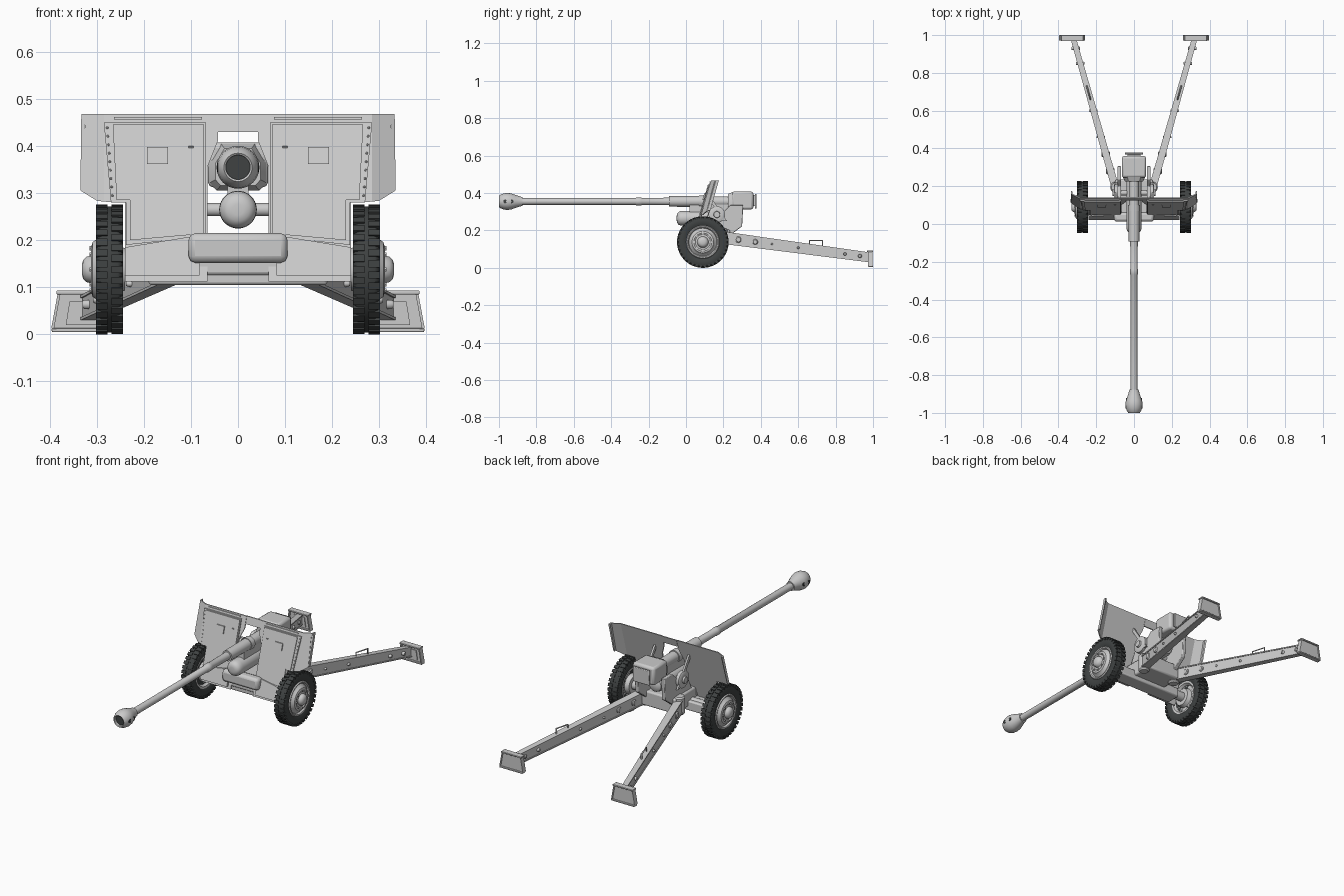
import bpy, bmesh
from math import sin, cos, pi, tau
from mathutils import Vector, Matrix

if "Cube" in bpy.data.objects:
    bpy.data.objects.remove(bpy.data.objects["Cube"])

dark = bpy.data.materials.new("rubber")
dark.diffuse_color = (0.05, 0.055, 0.055, 1)
dark.use_nodes = True
dark.node_tree.nodes["Principled BSDF"].inputs["Base Color"].default_value = dark.diffuse_color


def finish(name, bm, mirror=False, bevel=0, mat=None):
    bmesh.ops.recalc_face_normals(bm, faces=bm.faces)
    me = bpy.data.meshes.new(name)
    bm.to_mesh(me)
    bm.free()
    ob = bpy.data.objects.new(name, me)
    bpy.context.collection.objects.link(ob)
    if mat:
        me.materials.append(mat)
    bpy.ops.object.select_all(action='DESELECT')
    ob.select_set(True)
    bpy.context.view_layer.objects.active = ob
    bpy.ops.object.shade_smooth_by_angle(angle=0.6)
    if bevel:
        m = ob.modifiers.new("bevel", 'BEVEL')
        m.width, m.segments = bevel, 2
    if mirror:
        ob.modifiers.new("mirror", 'MIRROR')
    return ob


def add_loft(bm, a, b):
    """Closed solid between two matching loops."""
    va, vb = [bm.verts.new(p) for p in a], [bm.verts.new(p) for p in b]
    bm.faces.new(va)
    bm.faces.new(vb[::-1])
    for i in range(len(a)):
        j = (i + 1) % len(a)
        bm.faces.new((va[i], vb[i], vb[j], va[j]))


def loft(name, a, b, **kw):
    bm = bmesh.new()
    add_loft(bm, a, b)
    return finish(name, bm, **kw)


def box(name, x, y, z, **kw):
    loop = lambda h: [(x[0], y[0], h), (x[1], y[0], h), (x[1], y[1], h), (x[0], y[1], h)]
    return loft(name, loop(z[0]), loop(z[1]), **kw)


def lathe(name, prof, axis, c, seg=40, **kw):
    """Turned solid: prof holds (position along axis, radius)."""
    bm = bmesh.new()
    rings = []
    for t, r in prof:
        ring = []
        for k in range(seg):
            u, v = r * cos(tau * k / seg), r * sin(tau * k / seg)
            p = {'X': (t, c[0] + u, c[1] + v), 'Y': (c[0] + u, t, c[1] + v),
                 'Z': (c[0] + u, c[1] + v, t)}[axis]
            ring.append(bm.verts.new(p))
        rings.append(ring)
    for A, B in zip(rings, rings[1:]):
        for k in range(seg):
            j = (k + 1) % seg
            bm.faces.new((A[k], A[j], B[j], B[k]))
    bm.faces.new(rings[0])
    bm.faces.new(rings[-1])
    return finish(name, bm, **kw)


def rod(name, a, b, r, axis, c, **kw):
    return lathe(name, [(a, r), (b, r)], axis, c, seg=20, **kw)


# --- Barrel, muzzle brake and recoil cylinder
lathe("barrel", [(-.89, .018), (-.27, .018), (-.265, .021), (-.24, .021), (-.235, .019), (-.1, .020),
                 (-.092, .020), (-.092, .028), (.07, .029), (.07, .032), (.10, .032), (.10, .027), (.25, .027)],
      'Y', (0, .355))
lathe("muzzle_brake", [(-.92, .024), (-.997, .026), (-1, .030), (-.992, .036), (-.975, .043), (-.955, .0455),
                       (-.935, .043), (-.91, .034), (-.885, .026), (-.875, .024), (-.875, .017)], 'Y', (0, .355))
rod("muzzle_bore", -.985, -.93, .0262, 'Y', (0, .355), mat=dark)
for y, r, w in ((-.967, .010, .0445), (-.932, .010, .0425)):
    rod("brake_port", -w, w, r, 'X', (y, .355), mat=dark)
lathe("recoil_cylinder", [(-.05, .012), (-.048, .024), (-.04, .034), (-.028, .039), (-.01, .040), (.24, .040),
                          (.26, .035), (.27, .02)], 'Y', (0, .265))
box("barrel_saddle", (-.022, .022), (.02, .25), (.29, .345))

# --- Breech
oct_ = [(-.06, .322), (-.046, .306), (.046, .306), (.06, .322), (.06, .365), (.036, .405), (-.036, .405), (-.06, .365)]
loft("breech_front", [(x * .8, .225, .355 + (z - .355) * .8) for x, z in oct_], [(x, .25, z) for x, z in oct_])
box("breech_block", (-.064, .064), (.245, .36), (.312, .408), bevel=.012)
box("breech_neck", (-.035, .035), (.35, .37), (.33, .39))
box("breech_guard", (-.048, .048), (.368, .378), (.318, .396), bevel=.003)


# --- Shield, sloped backwards with bent outer wings
def plate(name, pts, off=0.0, t=.006, **kw):
    def P(x, z, d):
        return (x, .075 + .29 * (z - .265) + max(0, abs(x) - .285) * .5 + d, z)
    return loft(name, [P(x, z, off) for x, z in pts], [P(x, z, off + t) for x, z in pts], **kw)


plate("shield_panel", [(.043, .468), (.285, .468), (.285, .282), (.24, .28), (.24, .112), (.065, .112),
                       (.065, .355), (.043, .41)], mirror=True)
plate("shield_wing", [(.285, .468), (.331, .468), (.325, .45), (.334, .305), (.30, .284), (.285, .282)], mirror=True)
plate("wing_flange", [(.325, .468), (.333, .468), (.335, .306), (.330, .304)], .002, .016, mirror=True)
plate("shield_bridge", [(-.043, .43), (.043, .43), (.043, .468), (-.043, .468)], .002)
plate("armour_plate", [(.068, .45), (.285, .45), (.27, .28), (.238, .28), (.238, .19), (.068, .208)], -.006, mirror=True)
plate("armour_face", [(.072, .446), (.266, .446), (.258, .285), (.23, .285), (.23, .2), (.072, .214)], -.010, .005,
      mirror=True)
plate("top_strip", [(.076, .457), (.263, .457), (.263, .462), (.076, .462)], -.005, .006, mirror=True)
plate("vision_port", [(.149, .362), (.193, .362), (.193, .398), (.149, .398)], -.016, .008, mirror=True)
plate("shield_apron", [(.24, .125), (.24, .185), (.105, .207), (.082, .207), (.082, .125)], -.012, .012, mirror=True)
box("shield_roll", (-.105, .105), (.012, .062), (.152, .215), bevel=.014)
# rivets along the outer edge of the armour
bm = bmesh.new()
for i in range(9):
    z = .295 + i * .018
    bmesh.ops.create_icosphere(bm, subdivisions=1, radius=.003, matrix=Matrix.Translation(
        (.266 + (z - .28) * .075, .075 + .29 * (z - .265) - .006, z)))
finish("shield_rivets", bm, mirror=True)
# struts from carriage to shield
loft("shield_strut", [(.095, .10, .40), (.105, .10, .40), (.105, .12, .40), (.095, .12, .40)],
     [(.095, .20, .25), (.105, .20, .25), (.105, .22, .25), (.095, .22, .25)], mirror=True)

# --- Carriage
rod("axle", -.27, .27, .024, 'X', (.09, .138))
box("axle_beam", (-.19, .19), (.045, .125), (.105, .155), bevel=.006)
box("carriage_base", (-.10, .10), (.04, .235), (.125, .205), bevel=.008)
cheek = [(.07, .19), (.23, .17), (.30, .222), (.306, .335), (.235, .335), (.20, .30), (.13, .315)]
loft("cradle_cheek", [(.068, y, z) for y, z in cheek], [(.088, y, z) for y, z in cheek], mirror=True, bevel=.003)
lathe("trunnion_disc", [(.085, .044), (.102, .044), (.106, .038), (.106, .018), (.115, .016), (.115, .006)],
      'X', (.165, .285), mirror=True)
rod("cradle_pin", -.08, .08, .014, 'X', (.165, .265))

# --- Trails: web with flanges, running to the spades
A, B = Vector((.098, .19, .163)), Vector((.320, .978, .057))


def along(y):
    return A.lerp(B, (y - A.y) / (B.y - A.y))


def beam(name, w0, w1, lo0, hi0, lo1, hi1):
    f = lambda p, w, lo, hi: [p + Vector(q) for q in ((-w, 0, lo), (w, 0, lo), (w, 0, hi), (-w, 0, hi))]
    loft(name, f(A, w0, lo0, hi0), f(B, w1, lo1, hi1), mirror=True)


beam("trail_web", .017, .011, -.032, .032, -.025, .025)
beam("trail_top_flange", .021, .015, .027, .033, .020, .026)
beam("trail_bottom_flange", .021, .015, -.034, -.028, -.027, -.021)
lathe("trail_hinge", [(.115, .022), (.122, .028), (.202, .028), (.21, .022)], 'Z', (.098, .195), seg=24, mirror=True)
for y, r in ((.28, .017), (.37, .015), (.46, .006), (.60, .007), (.85, .009), (.93, .010)):
    p = along(y)
    lathe("trail_bolt", [(p.x - .021, r * .7), (p.x - .017, r), (p.x + .019, r), (p.x + .024, r * .7)], 'X',
          (p.y, p.z), seg=16, mirror=True)
# lifting handle
p, q = along(.66), along(.73)
cu = bpy.data.curves.new("handle_path", 'CURVE')
cu.dimensions, cu.bevel_depth, cu.bevel_resolution = '3D', .004, 1
sp = cu.splines.new('POLY')
sp.points.add(3)
for k, v in enumerate((p, p + Vector((0, 0, .047)), q + Vector((0, 0, .056)), q)):
    sp.points[k].co = (*v, 1)
handle = bpy.data.objects.new("trail_handle", cu)
bpy.context.collection.objects.link(handle)
handle.modifiers.new("mirror", 'MIRROR')

# --- Spades
sp_o = [(.262, .012), (.394, .012), (.380, .088), (.276, .088)]
loft("spade_plate", [(x, .984, z) for x, z in sp_o], [(x, .993, z) for x, z in sp_o], mirror=True)
box("spade_top", (.268, .386), (.968, 1.0), (.085, .093), mirror=True, bevel=.002)
box("spade_foot", (.260, .396), (.974, 1.0), (.005, .013), mirror=True, bevel=.002)
for i, (x0, x1) in enumerate((((.262, .276)), ((.394, .380)))):
    e = lambda x, z: [(x - .003, .972, z), (x + .003, .972, z), (x + .003, .998, z), (x - .003, .998, z)]
    loft("spade_side", e(x0, .012), e(x1, .088), mirror=True)
loft("spade_rib", [(.29, .980, .02), (.366, .980, .02), (.358, .980, .07), (.298, .980, .07)],
     [(.29, .986, .02), (.366, .986, .02), (.358, .986, .07), (.298, .986, .07)], mirror=True)

# --- Wheels
C = (.09, .138)
lathe("tyre", [(.262, .082), (.250, .088), (.245, .100), (.244, .120), (.249, .130), (.256, .134), (.290, .134),
               (.297, .130), (.302, .120), (.301, .100), (.296, .088), (.284, .082)], 'X', C, 64, mirror=True, mat=dark)
bm = bmesh.new()
N = 36
for i in range(N):
    for x0, x1, sh in ((.244, .269, 0), (.277, .302, .5)):
        def ring(r, x, sign):
            a = tau * (i + sh + sign * .32) / N
            return (x, C[0] + r * sin(a), C[1] + r * cos(a))
        sec = [(x0, .122), (x1, .122), (x1, .138), (x0, .138)]
        add_loft(bm, [ring(r, x, -1) for x, r in sec], [ring(r, x, 1) for x, r in sec])
finish("tyre_lugs", bm, mirror=True, mat=dark)
lathe("wheel_hub", [(.240, .02), (.240, .045), (.262, .052), (.262, .070), (.250, .078), (.249, .088), (.297, .089),
                    (.302, .085), (.300, .079), (.292, .074), (.298, .066), (.309, .058), (.312, .048), (.308, .040),
                    (.310, .030), (.322, .027), (.329, .020), (.332, .010)], 'X', C, 48, mirror=True)
bm = bmesh.new()
for i in range(8):
    a = tau * i / 8
    m = Matrix.Translation((.311, C[0] + .045 * cos(a), C[1] + .045 * sin(a))) @ Matrix.Rotation(pi / 2, 4, 'Y')
    bmesh.ops.create_cone(bm, cap_ends=True, segments=6, radius1=.005, radius2=.005, depth=.01, matrix=m)
finish("wheel_nuts", bm, mirror=True)
